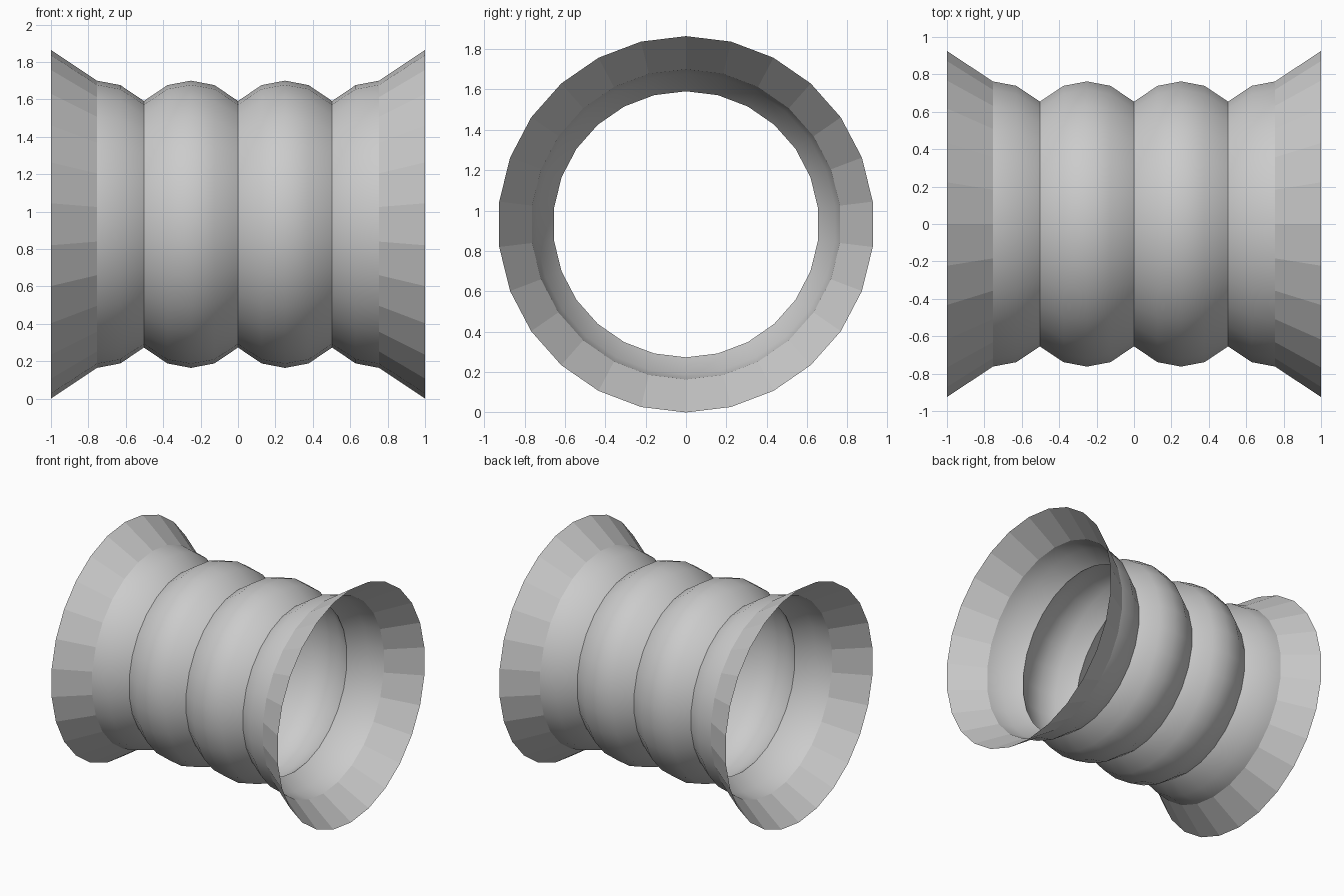
import bpy, bmesh
from math import sin, cos, tau

if "Cube" in bpy.data.objects:
    bpy.data.objects.remove(bpy.data.objects["Cube"])

SIDES = 26
R_END, R_PEAK, R_MID, R_VALLEY = 0.932, 0.768, 0.744, 0.659
STEP = 0.1258  # axial spacing of the bellows rings


def lathe(name, profile, smooth, sharp=()):
    """Revolve (x, radius) points around the x axis into an open sheet."""
    bm = bmesh.new()
    rings = [[bm.verts.new((x, r * sin(tau * i / SIDES), R_END + r * cos(tau * i / SIDES)))
              for i in range(SIDES)] for x, r in profile]
    for a, b in zip(rings, rings[1:]):
        for i in range(SIDES):
            j = (i + 1) % SIDES
            f = bm.faces.new((a[j], b[j], b[i], a[i]))
            f.smooth = smooth
    bmesh.ops.recalc_face_normals(bm, faces=bm.faces)
    # make sure the sheet faces outward
    f = next(iter(bm.faces))
    c = f.calc_center_median()
    if f.normal.y * c.y + f.normal.z * (c.z - R_END) < 0:
        bmesh.ops.reverse_faces(bm, faces=bm.faces[:])
    # crease lines in the valleys
    for k in sharp:
        for i in range(SIDES):
            e = bm.edges.get((rings[k][i], rings[k][(i + 1) % SIDES]))
            e.smooth = False
    mesh = bpy.data.meshes.new(name)
    bm.to_mesh(mesh)
    bm.free()
    obj = bpy.data.objects.new(name, mesh)
    bpy.context.collection.objects.link(obj)
    return obj


# Bellows body: two full bulges and a half bulge at each end
cycle = [R_VALLEY, R_MID, R_PEAK, R_MID]
body = [(k * STEP, cycle[k % 4]) for k in range(-6, 7)]
lathe("bellows_body", body, True, sharp=(2, 6, 10))

# Flared, faceted collars at both ends
for side, name in ((-1, "left_flare"), (1, "right_flare")):
    lathe(name, [(side * 6 * STEP, R_PEAK), (side, R_END)], False)
